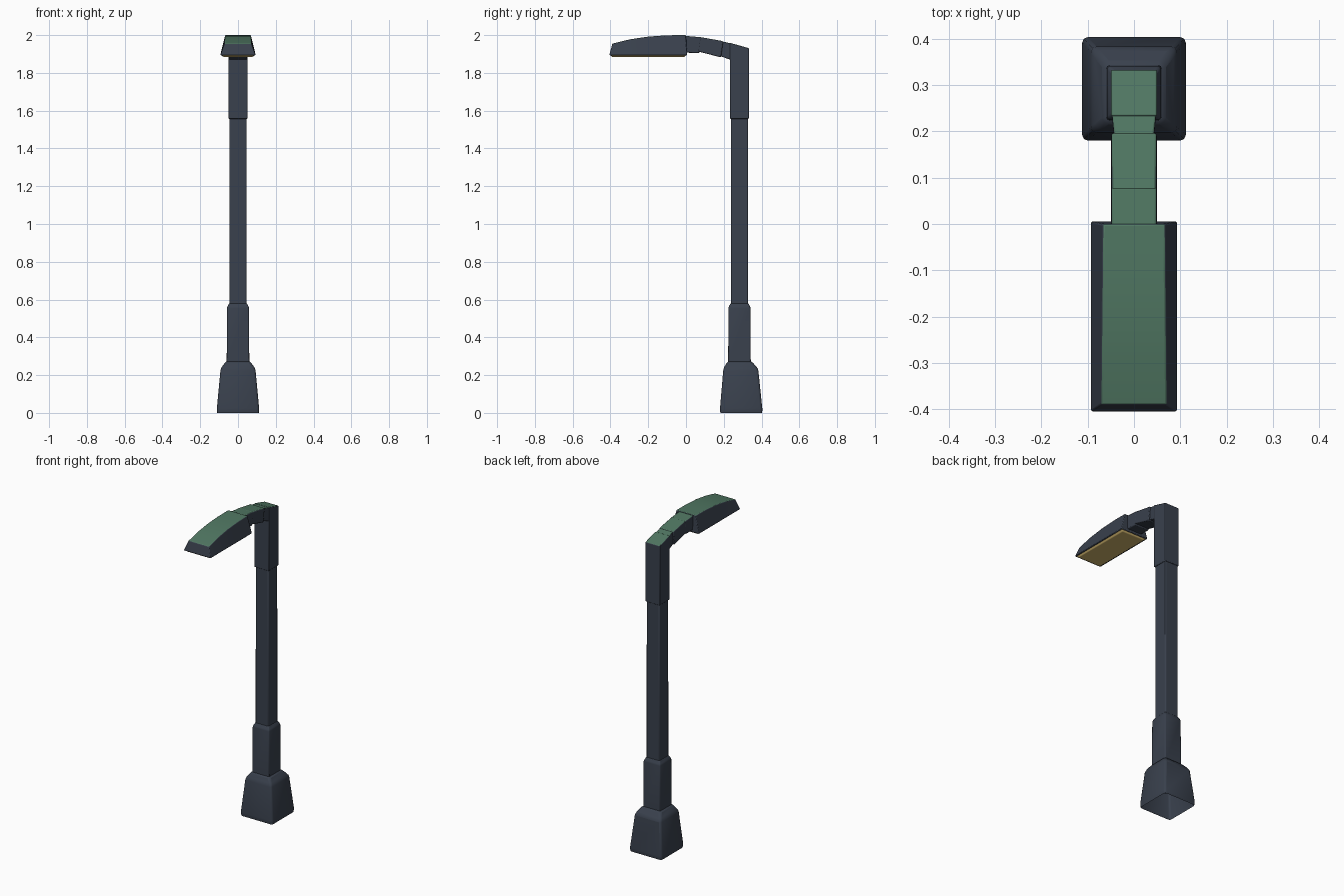
import bpy, bmesh

if "Cube" in bpy.data.objects:
    bpy.data.objects.remove(bpy.data.objects["Cube"])


def mat(name, col):
    m = bpy.data.materials.new(name)
    m.diffuse_color = (*col, 1)
    m.use_nodes = True
    m.node_tree.nodes["Principled BSDF"].inputs["Base Color"].default_value = m.diffuse_color
    return m


DARK = mat("dark slate", (0.041, 0.052, 0.074))
GREEN = mat("muted green", (0.082, 0.188, 0.125))
AMBER = mat("warm lens", (0.62, 0.45, 0.15))


def loft(name, rings, mats, bevel=0.006, green_top=False, open_bottom=False):
    """Skin a list of equal-size point rings, cap the ends."""
    bm = bmesh.new()
    vs = [[bm.verts.new(p) for p in r] for r in rings]
    n = len(vs[0])
    for a, b in zip(vs, vs[1:]):
        for i in range(n):
            j = (i + 1) % n
            bm.faces.new((a[i], a[j], b[j], b[i]))
    first = bm.faces.new(vs[0][::-1])
    bm.faces.new(vs[-1])
    bmesh.ops.recalc_face_normals(bm, faces=bm.faces)
    if open_bottom:
        bmesh.ops.delete(bm, geom=[first], context='FACES_ONLY')
    if green_top:
        for f in bm.faces:
            f.material_index = 1 if f.normal.z > 0.8 else 0
    me = bpy.data.meshes.new(name)
    bm.to_mesh(me)
    bm.free()
    ob = bpy.data.objects.new(name, me)
    bpy.context.collection.objects.link(ob)
    for m in mats:
        me.materials.append(m)
    b = ob.modifiers.new("soft edges", 'BEVEL')
    b.width, b.segments, b.limit_method, b.angle_limit = bevel, 2, 'ANGLE', 0.25
    bpy.context.view_layer.objects.active = ob
    ob.select_set(True)
    bpy.ops.object.shade_smooth_by_angle(angle=0.6)
    ob.select_set(False)
    return ob


def square(h, y, z, slope=0.0):
    """Horizontal square ring, optionally sloping up towards the front."""
    return [(sx * h, y + sy * h, z - slope * sy * h)
            for sx, sy in ((-1, -1), (1, -1), (1, 1), (-1, 1))]


def section(y0, y1, h0, h1, z0, z1):
    """Cross ring: bottom (y0, half width h0, z0), top (y1, h1, z1)."""
    return [(-h0, y0, z0), (h0, y0, z0), (h1, y1, z1), (-h1, y1, z1)]


# Flared hollow foot and stepped pole
PY = 0.283
loft("base", [square(h, y, z) for h, y, z in (
    (0.110, 0.292, 0), (0.113, 0.292, 0.012), (0.092, 0.290, 0.235),
    (0.062, PY, 0.275))], [DARK], 0.012, open_bottom=True)
loft("lower_collar", [square(h, PY, z) for h, z in (
    (0.060, 0.25), (0.058, 0.560), (0.046, 0.582))], [DARK])
loft("pole", [square(h, PY, z) for h, z in ((0.046, 0.5), (0.0455, 1.6))], [DARK])
loft("upper_sleeve", [square(0.050, PY, 1.557), square(0.050, PY, 1.945, 0.28)],
     [DARK, GREEN], 0.004, True)

# Jointed arm
loft("arm_elbow", [section(0.25, 0.25, 0.049, 0.049, 1.865, 1.953),
                   section(0.185, 0.19, 0.043, 0.043, 1.887, 1.967)],
     [DARK, GREEN], 0.004, True)
loft("arm_middle", [section(0.185, 0.197, 0.050, 0.049, 1.882, 1.968),
                    section(0.062, 0.073, 0.050, 0.048, 1.914, 1.990)],
     [DARK, GREEN], 0.005, True)
loft("arm_neck", [section(0.07, 0.08, 0.050, 0.049, 1.905, 1.989),
                  section(-0.03, -0.03, 0.050, 0.049, 1.908, 1.998)],
     [DARK, GREEN], 0.005, True)

# Lamp head with curved green top
loft("lamp_head", [section(y0, y1, 0.094, h, 1.893, z) for y0, y1, h, z in (
    (0.006, 0.0, 0.067, 2.0), (-0.10, -0.10, 0.068, 1.999),
    (-0.20, -0.20, 0.069, 1.992), (-0.30, -0.295, 0.070, 1.978),
    (-0.406, -0.390, 0.071, 1.955))], [DARK, GREEN], 0.004, True)


# Lens under the head
def plate(hx, ya, yb, z):
    return [(-hx, ya, z), (hx, ya, z), (hx, yb, z), (-hx, yb, z)]


loft("lens", [plate(0.088, -0.400, 0.001, 1.895), plate(0.077, -0.390, -0.008, 1.884)],
     [AMBER], 0.003)
